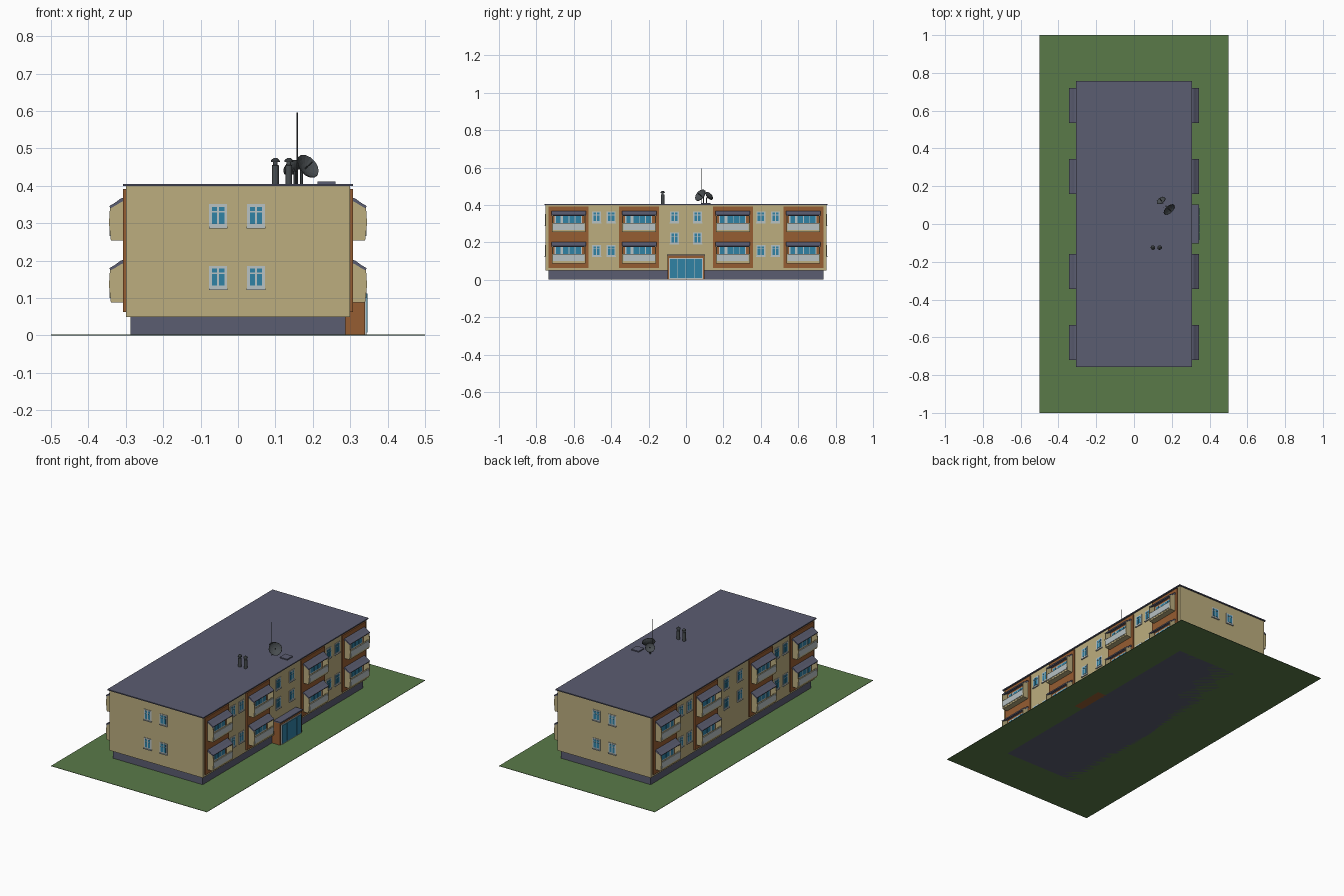
import bpy, bmesh, math
from mathutils import Vector, Matrix

if "Cube" in bpy.data.objects:
    bpy.data.objects.remove(bpy.data.objects["Cube"])


def mat(name, r, g, b):
    m = bpy.data.materials.new(name)
    lin = [((c / 255 + 0.055) / 1.055) ** 2.4 for c in (r, g, b)]
    m.diffuse_color = (*lin, 1)
    m.use_nodes = True
    m.node_tree.nodes["Principled BSDF"].inputs["Base Color"].default_value = m.diffuse_color
    return m


GREEN = mat("grass green", 90, 122, 73)
SLATE = mat("slate", 91, 93, 113)
BEIGE = mat("beige render", 188, 174, 127)
BROWN = mat("brown cladding", 150, 93, 50)
WHITE = mat("pale grey frame", 184, 194, 196)
GLASS = mat("blue glass", 48, 130, 165)
DARK = mat("dark metal", 72, 77, 80)


def finish(name, bm, material):
    bmesh.ops.recalc_face_normals(bm, faces=bm.faces)
    me = bpy.data.meshes.new(name)
    bm.to_mesh(me)
    bm.free()
    ob = bpy.data.objects.new(name, me)
    me.materials.append(material)
    bpy.context.collection.objects.link(ob)
    return ob


def boxes(name, material, items):
    """One object made of axis-aligned boxes (x0, x1, y0, y1, z0, z1)."""
    bm = bmesh.new()
    for x0, x1, y0, y1, z0, z1 in items:
        m = Matrix.Translation(((x0 + x1) / 2, (y0 + y1) / 2, (z0 + z1) / 2))
        m = m @ Matrix.Diagonal((abs(x1 - x0), abs(y1 - y0), abs(z1 - z0), 1))
        bmesh.ops.create_cube(bm, size=1, matrix=m)
    return finish(name, bm, material)


def prisms(name, material, profile, spans):
    """XZ profile extruded along y; spans are (side, y0, y1, dz)."""
    bm = bmesh.new()
    for s, y0, y1, dz in spans:
        f = bm.faces.new([bm.verts.new((s * x, y0, z + dz)) for x, z in profile])
        ext = bmesh.ops.extrude_face_region(bm, geom=[f])["geom"]
        vs = [v for v in ext if isinstance(v, bmesh.types.BMVert)]
        bmesh.ops.translate(bm, verts=vs, vec=(0, y1 - y0, 0))
    return finish(name, bm, material)


def lathe(name, material, profile, centre, axis=(0, 0, 1), n=12):
    """Revolve (radius, height) points around an axis through centre."""
    bm = bmesh.new()
    rot = Vector(axis).to_track_quat('Z', 'Y')
    rings = []
    for r, h in profile:
        rings.append([bm.verts.new(rot @ Vector((r * math.cos(a), r * math.sin(a), h)) + Vector(centre))
                      for a in (2 * math.pi * i / n for i in range(n))])
    for a, b in zip(rings, rings[1:]):
        for i in range(n):
            bm.faces.new((a[i], a[(i + 1) % n], b[(i + 1) % n], b[i]))
    bm.faces.new(rings[0])
    bm.faces.new(rings[-1])
    return finish(name, bm, material)


def rod(name, a, b, r, n=6):
    d = Vector(b) - Vector(a)
    return lathe(name, DARK, [(r, 0), (r, d.length)], a, d, n)


# Lawn, plinth, walls, roof
boxes("lawn", GREEN, [(-.5, .5, -1, 1, 0, .002)])
boxes("plinth", SLATE, [(-.288, .288, -.735, .735, 0, .052)])
boxes("walls", BEIGE, [(-.3, .3, -.75, .75, .05, .4)])
boxes("roof", SLATE, [(-.308, .308, -.757, .757, .399, .405)])

# Windows on the long sides and both ends
frames, panes = [], []


def window(axis, s, wall, u, z, w=.048, h=.062):
    def put(lst, u0, u1, d, z0, z1):
        a, b = sorted((s * (wall - .002), s * (wall + d)))
        lst.append((a, b, u0, u1, z0, z1) if axis == 'x' else (u0, u1, a, b, z0, z1))
    put(frames, u - w / 2, u + w / 2, .003, z - h / 2, z + h / 2)
    put(frames, u - w / 2 - .001, u + w / 2 + .001, .007, z - h / 2 - .003, z - h / 2 + .002)
    for k in (-1, 1):
        c = u + k * .0095
        put(panes, c - .007, c + .007, .0045, z - .022, z + .009)
        put(panes, c - .007, c + .007, .0045, z + .013, z + .024)


for s in (-1, 1):
    for z in (.32, .155):
        for x in (-.053, .048):
            window('y', s, .75, x, z)
    for z in (.335, .155):
        for y in (-.478, -.4, .4, .478):
            window('x', s, .3, y, z)
    for z in (.335, .222):
        for y in (-.062, .062):
            window('x', s, .3, y, z)
boxes("window_frames", WHITE, frames)
boxes("window_panes", GLASS, panes)

# Brown cladding bays with balconies, two storeys on both sides
cladding, slabs, rails, plates, doors, glass, cheeks, hoods = ([] for _ in range(8))


def sx(lst, s, x0, x1, *rest):
    lst.append((*sorted((s * x0, s * x1)), *rest))


for s in (-1, 1):
    for y in (-.627, -.251, .251, .627):
        sx(cladding, s, .297, .307, y - .107, y + .107, .063, .392)
        for dz in (0, -.166):
            w = .09
            sx(slabs, s, .3, .34, y - w, y + w, .254 + dz, .262 + dz)
            sx(rails, s, .335, .341, y - w, y + w, .26 + dz, .304 + dz)
            sx(plates, s, .34, .3435, y - w + .006, y + w - .006, .266 + dz, .302 + dz)
            # door and window at the back of the balcony
            sx(doors, s, .306, .31, y - .075, y + .07, .264 + dz, .347 + dz)
            sx(glass, s, .309, .312, y - .068, y - .045, .275 + dz, .342 + dz)
            for k in range(3):
                a = y - .03 + k * .033
                sx(glass, s, .309, .312, a, a + .029, .29 + dz, .342 + dz)
            for e in (-1, 1):
                cheeks.append((s, y + e * w, y + e * (w - .005), dz))
            hoods.append((s, y - w - .002, y + w + .002, dz))
boxes("cladding_bays", BROWN, cladding)
boxes("balcony_floors", BEIGE, slabs)
boxes("balcony_railings", BEIGE, rails)
boxes("balcony_rail_plates", WHITE, plates)
boxes("balcony_door_frames", WHITE, doors)
boxes("balcony_glass", GLASS, glass)
prisms("balcony_side_walls", BEIGE,
       [(.3, .255), (.34, .255), (.345, .3), (.342, .346), (.328, .35), (.31, .362), (.3, .362)], cheeks)
prisms("balcony_canopies", SLATE,
       [(.3, .36), (.312, .357), (.328, .347), (.341, .34), (.344, .346), (.33, .354), (.314, .366), (.3, .37)],
       hoods)

# Entrance porch on the right side
boxes("porch", BROWN, [(.28, .34, -.1, .1, 0, .13)])
boxes("porch_roof", SLATE, [(.29, .345, -.102, .102, .129, .136)])
boxes("porch_door_frame", WHITE, [(.338, .344, -.09, .09, .003, .116)])
boxes("porch_door_glass", GLASS,
      [(.342, .3465, -.086 + k * .0435, -.0455 + k * .0435, .008, .112) for k in range(4)])

# Rooftop: chimneys, hatch, aerial, dishes
for i, x in enumerate((.1, .136)):
    lathe(f"chimney_{i}", DARK, [(.009, .404), (.009, .455), (.006, .456), (.006, .464),
                                 (.012, .464), (.011, .469), (.004, .475)], (x, -.125, 0))
boxes("roof_hatch", SLATE, [(.212, .26, .08, .13, .404, .411)])
rod("aerial", (.158, .085, .404), (.158, .085, .596), .0018)


def dish(name, c, axis, r, foot):
    c, d = Vector(c), Vector(axis).normalized()
    depth = r * .35
    outer = [(r * t, depth * t * t - depth) for t in (.1, .4, .7, 1)]
    inner = [(q * .97, h + .002) for q, h in reversed(outer)]
    lathe(name, DARK, outer + inner, c, d, 14)
    back = c - d * depth
    rod(name + "_arm", back, c + d * r * .6, .0018)
    rod(name + "_bracket", back, (foot[0], foot[1], c.z - .012), .003)
    rod(name + "_post", (*foot, .404), (foot[0], foot[1], c.z - .008), .004)


dish("large_dish", (.186, .077, .452), (.55, -.6, .5), .036, (.17, .094))
dish("small_dish", (.144, .124, .448), (-.45, .6, .55), .026, (.152, .11))
